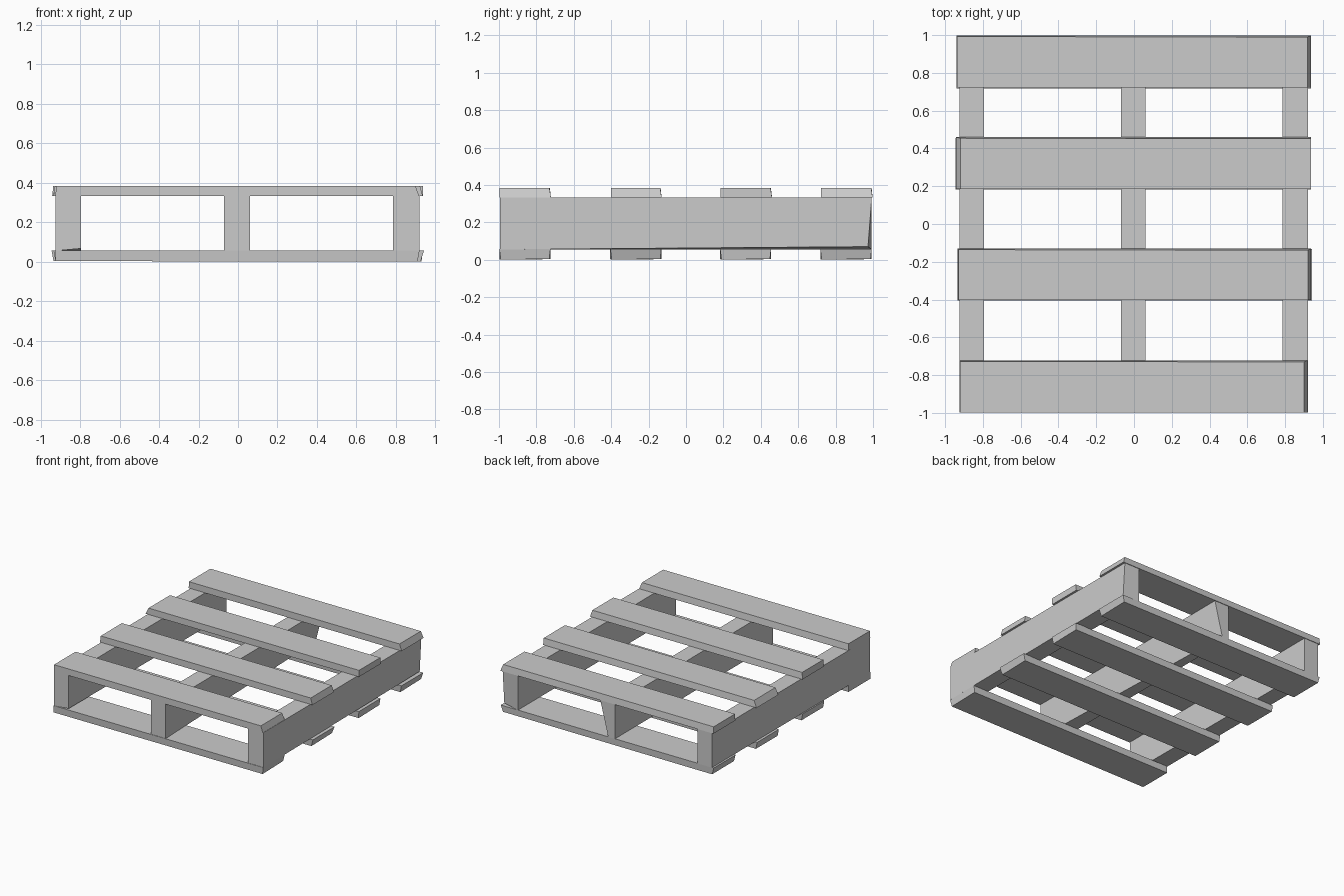
import bpy
import bmesh

if "Cube" in bpy.data.objects:
    bpy.data.objects.remove(bpy.data.objects["Cube"])


def plank(name, x, y, z, top_x=None, nudge=None):
    """Six-sided timber; top_x sets the top face ends, nudge moves chipped corners."""
    top_x = top_x or x
    bm = bmesh.new()
    bmesh.ops.create_cube(bm, size=1)
    for v in bm.verts:
        i, j, k = (int(c > 0) for c in v.co)
        v.co = ((top_x if k else x)[i], y[j], z[k])
        for corner, offset in (nudge or {}).items():
            if corner == (i, j, k):
                for axis in range(3):
                    v.co[axis] += offset[axis]
    me = bpy.data.meshes.new(name)
    bm.to_mesh(me)
    bm.free()
    ob = bpy.data.objects.new(name, me)
    bpy.context.collection.objects.link(ob)
    return ob


# Three long stringers, with worn corners
z = (0.055, 0.333)
plank("left_stringer", (-0.925, -0.795), (-0.995, 0.993), z,
      nudge={(1, 0, 0): (0, 0, 0.012)})
plank("middle_stringer", (-0.07, 0.06), (-0.995, 0.993), z,
      nudge={(1, 1, 0): (-0.07, 0, 0)})
plank("right_stringer", (0.785, 0.92), (-0.995, 0.993), z,
      nudge={(1, 1, 0): (0, -0.02, 0.015)})

# Deck boards: lower ends, upper ends, width range
z = (0.332, 0.384)
top = [
    ((-0.925, 0.918), (-0.922, 0.9), (-0.998, -0.722)),
    ((-0.935, 0.937), (-0.928, 0.922), (-0.402, -0.13)),
    ((-0.943, 0.937), (-0.918, 0.937), (0.185, 0.46)),
    ((-0.94, 0.937), (-0.938, 0.918), (0.722, 0.998)),
]
for n, (lo, up, y) in enumerate(top, 1):
    plank(f"deck_board_{n}", lo, y, z, up,
          nudge={(1, 1, 1): (0, -0.008, 0), (0, 1, 1): (0, -0.006, 0)})

# Base boards
z = (0.003, 0.057)
base = [
    ((-0.925, 0.91), (-0.925, 0.92), (-0.998, -0.725)),
    ((-0.925, 0.925), (-0.935, 0.943), (-0.405, -0.132)),
    ((-0.935, 0.93), (-0.945, 0.937), (0.182, 0.455)),
    ((-0.925, 0.922), (-0.94, 0.937), (0.718, 0.993)),
]
for n, (lo, up, y) in enumerate(base, 1):
    plank(f"base_board_{n}", lo, y, z, up,
          nudge={(1, 0, 0): (0, 0.008, -0.003), (1, 1, 0): (0, -0.006, 0.002)})
